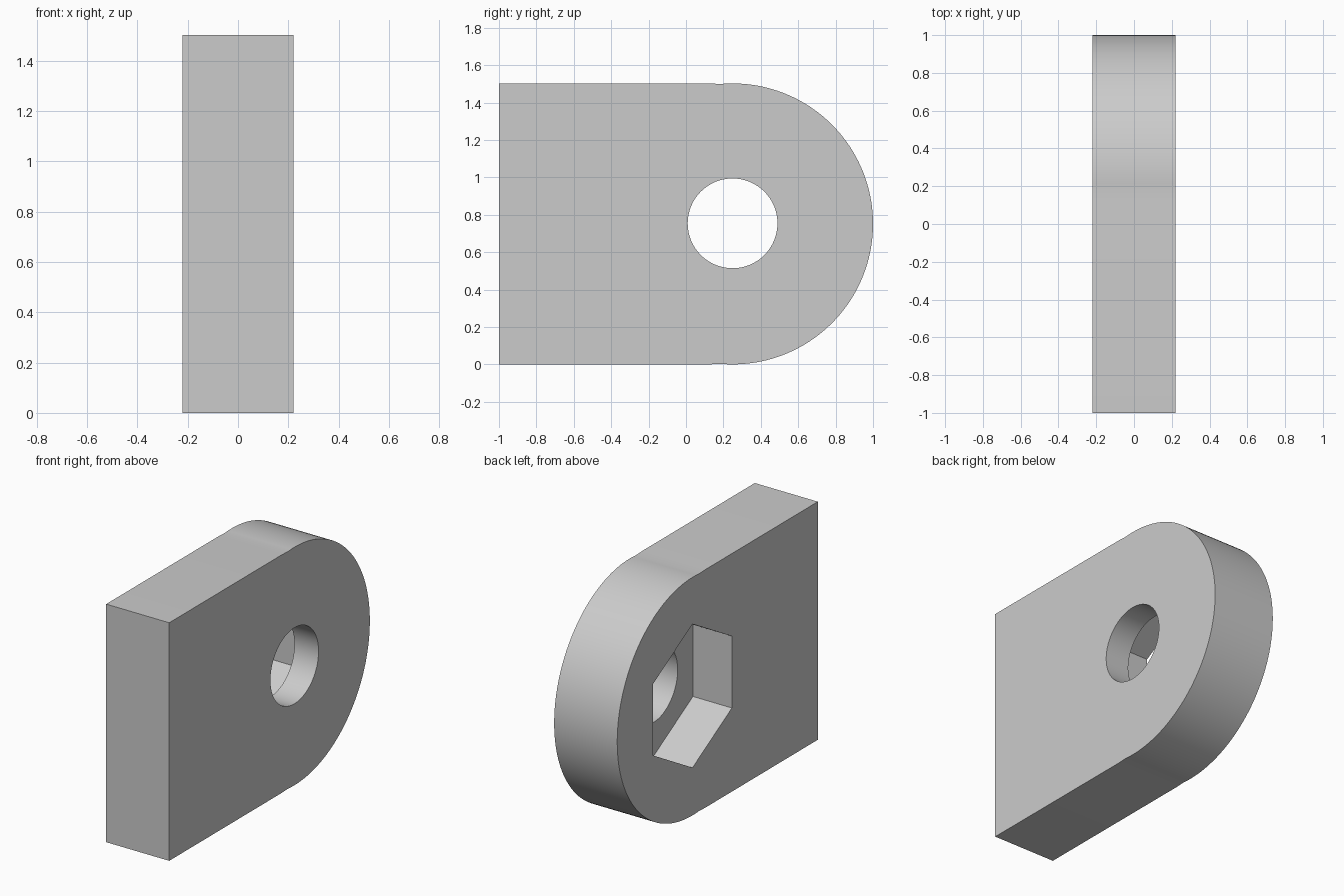
import bpy
import bmesh
from math import sin, cos, pi, radians

cube = bpy.data.objects.get("Cube")
if cube:
    bpy.data.objects.remove(cube, do_unlink=True)

HALF_WIDTH = 0.22
HEIGHT = 1.502
RADIUS = HEIGHT / 2
CENTRE_Y = 1 - RADIUS
POCKET_FLOOR = 0.052

grey = bpy.data.materials.new("plain grey")
grey.use_nodes = True
grey.diffuse_color = (0.6, 0.6, 0.6, 1)
grey.node_tree.nodes["Principled BSDF"].inputs["Base Color"].default_value = grey.diffuse_color


def extrude_profile(name, profile, x0, x1):
    """Solid made by extruding a (y, z) outline along x."""
    bm = bmesh.new()
    face = bm.faces.new([bm.verts.new((x0, y, z)) for y, z in profile])
    result = bmesh.ops.extrude_face_region(bm, geom=[face])
    moved = [v for v in result["geom"] if isinstance(v, bmesh.types.BMVert)]
    bmesh.ops.translate(bm, verts=moved, vec=(x1 - x0, 0, 0))
    bmesh.ops.recalc_face_normals(bm, faces=bm.faces)
    mesh = bpy.data.meshes.new(name)
    bm.to_mesh(mesh)
    bm.free()
    mesh.materials.append(grey)
    obj = bpy.data.objects.new(name, mesh)
    bpy.context.collection.objects.link(obj)
    return obj


def arc(radius, start, end, steps, centre_z=RADIUS):
    angles = [radians(start + (end - start) * i / steps) for i in range(steps + 1)]
    return [(CENTRE_Y + radius * cos(a), centre_z + radius * sin(a)) for a in angles]


# Plate: square end at the front, round end at the back
outline = [(-1, 0), (0.125, 0)] + arc(RADIUS, -95, 95, 80) + [(0.125, HEIGHT), (-1, HEIGHT)]
plate = extrude_profile("plate", outline, -HALF_WIDTH, HALF_WIDTH)

# Cutters: round through hole and hexagonal nut pocket on the right side
cutters = [
    extrude_profile("hole_cutter", arc(0.24, 0, 360, 64, 0.754)[:-1], -0.4, 0.4),
    extrude_profile("pocket_cutter", arc(0.453, 30, 390, 6, 0.754)[:-1], -0.4, POCKET_FLOOR),
]

bpy.ops.object.select_all(action="DESELECT")
bpy.context.view_layer.objects.active = plate
plate.select_set(True)
for cutter in cutters:
    cutter.hide_render = True
    cut = plate.modifiers.new(cutter.name, "BOOLEAN")
    cut.operation = "DIFFERENCE"
    cut.solver = "EXACT"
    cut.object = cutter
    bpy.ops.object.modifier_apply(modifier=cut.name)
for cutter in cutters:
    bpy.data.objects.remove(cutter, do_unlink=True)

# Smooth curved walls, sharp corners
bpy.ops.object.shade_smooth_by_angle(angle=pi / 6)
